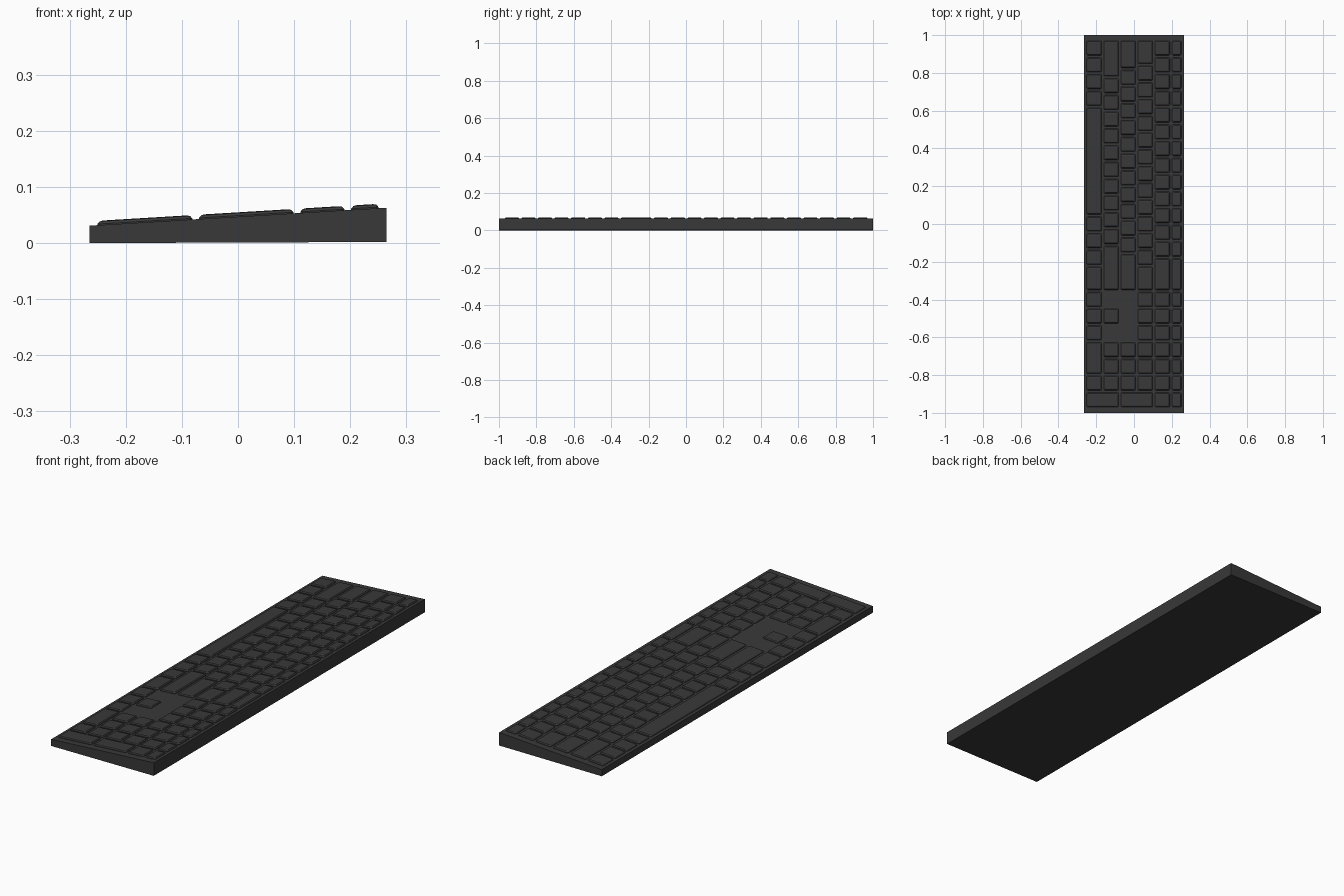
import bpy, bmesh

if "Cube" in bpy.data.objects:
    bpy.data.objects.remove(bpy.data.objects["Cube"])

PITCH = 0.0887            # one key unit along y
LEFT = 0.976              # outer edge of the key field
ROWS = [-0.2565, -0.1655, -0.0755, 0.0145, 0.105, 0.1955, 0.2565]  # row limits in x
GAP = 0.006

mat = bpy.data.materials.new("dark_grey")
mat.diffuse_color = (0.04, 0.04, 0.04, 1)
mat.use_nodes = True
mat.node_tree.nodes["Principled BSDF"].inputs["Base Color"].default_value = mat.diffuse_color


def deck(x):
    """Height of the sloping top plate."""
    return 0.031 + (x + 0.265) / 0.53 * 0.032


def finish(bm, name):
    bmesh.ops.recalc_face_normals(bm, faces=bm.faces)
    me = bpy.data.meshes.new(name)
    bm.to_mesh(me)
    bm.free()
    ob = bpy.data.objects.new(name, me)
    ob.data.materials.append(mat)
    bpy.context.collection.objects.link(ob)
    return ob


def key(bm, row, start, width=1, depth=1):
    """Tapered cap: row counted from the front, start and width in key units."""
    xa, xb = ROWS[row] + GAP, ROWS[row + depth] - GAP
    ya, yb = LEFT - start * PITCH - GAP, LEFT - (start + width) * PITCH + GAP
    rings = []
    for inset, h in [(0, -0.002), (0, 0.002), (0.004, 0.0065), (0.010, 0.0078)]:
        x0, x1, y0, y1 = xa + inset, xb - inset, ya - inset, yb + inset
        c = 0.004  # clipped corners
        pts = [(x0 + c, y0), (x1 - c, y0), (x1, y0 - c), (x1, y1 + c),
               (x1 - c, y1), (x0 + c, y1), (x0, y1 + c), (x0, y0 - c)]
        rings.append([bm.verts.new((x, y, deck(x) + h)) for x, y in pts])
    for a, b in zip(rings, rings[1:]):
        for i in range(8):
            j = (i + 1) % 8
            bm.faces.new((a[i], a[j], b[j], b[i]))
    bm.faces.new(rings[-1])
    bm.faces.new(rings[0][::-1])


# wedge-shaped case
bm = bmesh.new()
profile = [(-0.265, 0), (0.265, 0.002), (0.265, 0.063), (-0.265, 0.031)]
ends = [[bm.verts.new((x, y, z)) for x, z in profile] for y in (-1, 1)]
bm.faces.new(ends[0])
bm.faces.new(ends[1][::-1])
for i in range(4):
    j = (i + 1) % 4
    bm.faces.new((ends[0][i], ends[0][j], ends[1][j], ends[1][i]))
finish(bm, "case")

# main typing block, front row first, widths in key units
layout = [
    [1] * 4 + [6.5] + [1] * 3 + [1.5],
    [2.25] + [1] * 10 + [2.75],
    [1.75] + [1] * 11 + [2.25],
    [1.5] + [1] * 12 + [1.5],
    [1] * 13 + [2],
    [1] * 13 + [2],
]
bm = bmesh.new()
for r, widths in enumerate(layout):
    pos = 0
    for w in widths:
        key(bm, r, pos, w)
        pos += w
finish(bm, "main_keys")

# arrows and navigation cluster
bm = bmesh.new()
for r in (0, 3, 4, 5):
    for c in range(3):
        key(bm, r, 15 + c)
key(bm, 1, 16)
finish(bm, "navigation_keys")

# number pad with wide bottom key and two tall keys
bm = bmesh.new()
for r in range(1, 6):
    for c in range(4 if r > 3 else 3):
        key(bm, r, 18 + c)
key(bm, 0, 18, 2)
key(bm, 0, 20)
key(bm, 0, 21, 1, 2)
key(bm, 2, 21, 1, 2)
finish(bm, "number_pad_keys")
